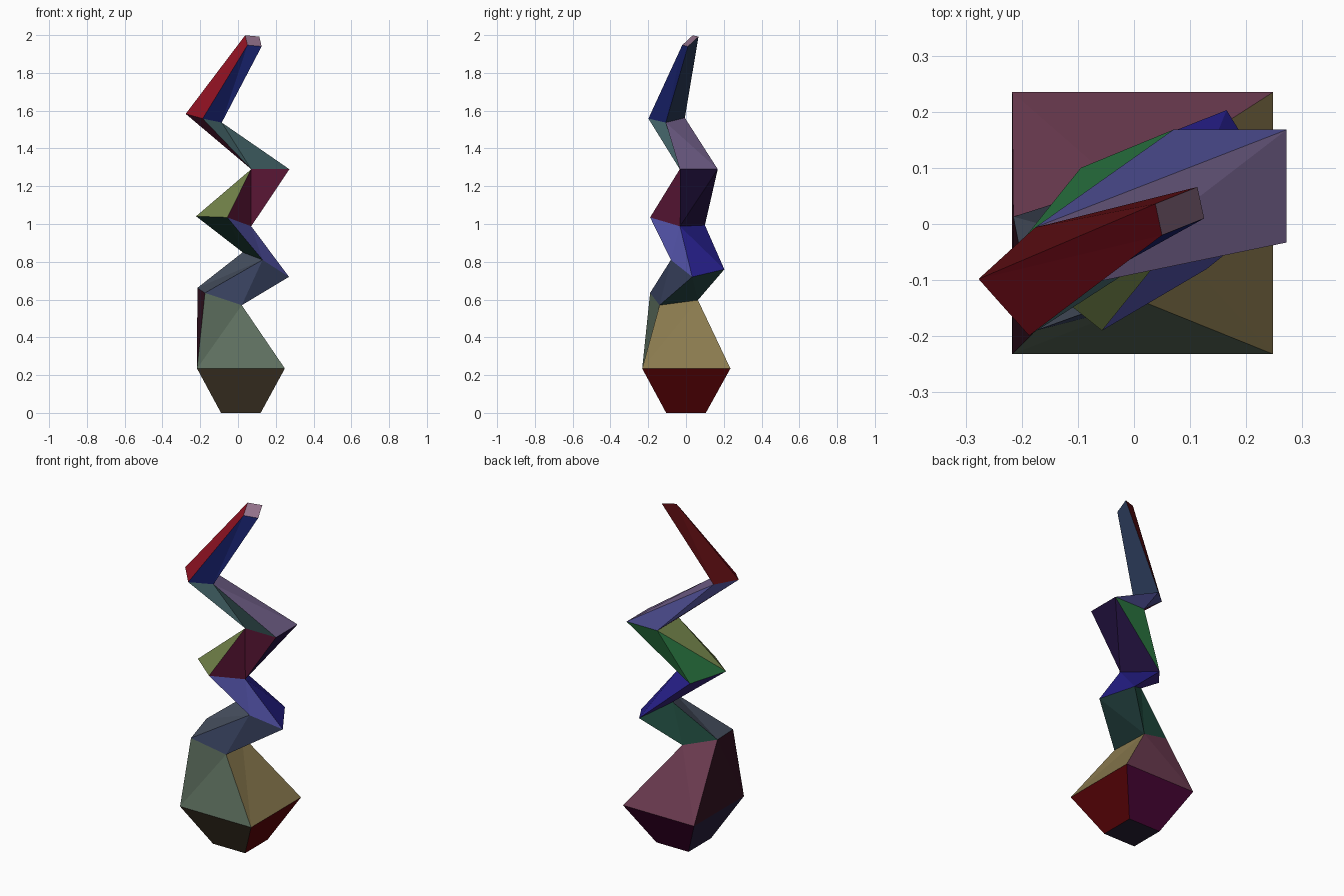
import bpy, bmesh
from mathutils import Vector

if "Cube" in bpy.data.objects:
    bpy.data.objects.remove(bpy.data.objects["Cube"])

# Cross-sections from base to tip: (front-left, front-right, back-right) corners;
# the back-left corner completes each parallelogram
RINGS = [
    ((-.09, -.105, 0), (.12, -.105, 0), (.12, .105, 0)),
    ((-.217, -.232, .235), (.248, -.232, .235), (.248, .235, .235)),
    ((-.175, -.19, .635), (.02, -.14, .57), (-.02, .063, .597)),
    ((.13, -.08, .81), (.27, .033, .72), (.165, .203, .76)),
    ((-.057, -.19, 1.035), (.07, -.032, .988), (-.095, .1, .994)),
    ((.07, -.033, 1.29), (.272, -.033, 1.29), (.272, .168, 1.29)),
    ((-.187, -.199, 1.558), (-.086, -.107, 1.537), (-.176, -.006, 1.562)),
    ((.05, -.02, 1.947), (.125, .01, 1.94), (.113, .066, 1.992)),
]

# Colours per segment: front, right, back, left
COLORS = [
    "4a4030 5c0c10 4a0d38 2c2440",
    "5f7060 8a7a50 704055 3a1a28",
    "404a68 2c4a48 2c5a4c 48505f",
    "5050a0 2a2488 3a2878 2c5048",
    "5a1c38 2a1a45 2c7040 70804a",
    "48686c 6a5a80 4a4a88 70284a",
    "1f2870 2c3a55 5a1418 8c1826",
]
CAPS = "2c2438 907088"


def make_material(code):
    mat = bpy.data.materials.new("paint_" + code)
    rgb = [int(code[i:i + 2], 16) / 255 for i in (0, 2, 4)]
    mat.diffuse_color = (*[c ** 2.2 for c in rgb], 1)
    mat.use_nodes = True
    mat.node_tree.nodes["Principled BSDF"].inputs["Base Color"].default_value = mat.diffuse_color
    return mat


mesh = bpy.data.meshes.new("zigzag_tower")
bm = bmesh.new()


def add_face(verts, code):
    face = bm.faces.new(verts)
    face.material_index = len(mesh.materials)
    mesh.materials.append(make_material(code))


# Four-sided column lofted through the cross-sections
rings = []
for a, b, c in RINGS:
    a, b, c = Vector(a), Vector(b), Vector(c)
    rings.append([bm.verts.new(p) for p in (a, b, c, a + c - b)])

for low, high, codes in zip(rings, rings[1:], COLORS):
    for i, code in enumerate(codes.split()):
        j = (i + 1) % 4
        add_face((low[i], low[j], high[j], high[i]), code)

# Base and tip caps
bottom, top = CAPS.split()
add_face(rings[0][::-1], bottom)
add_face(rings[-1], top)

# Fold the warped sides along their shorter diagonal
bmesh.ops.triangulate(bm, faces=bm.faces[:], quad_method='SHORT_EDGE')
bm.to_mesh(mesh)
bm.free()
tower = bpy.data.objects.new("zigzag_tower", mesh)
bpy.context.collection.objects.link(tower)
